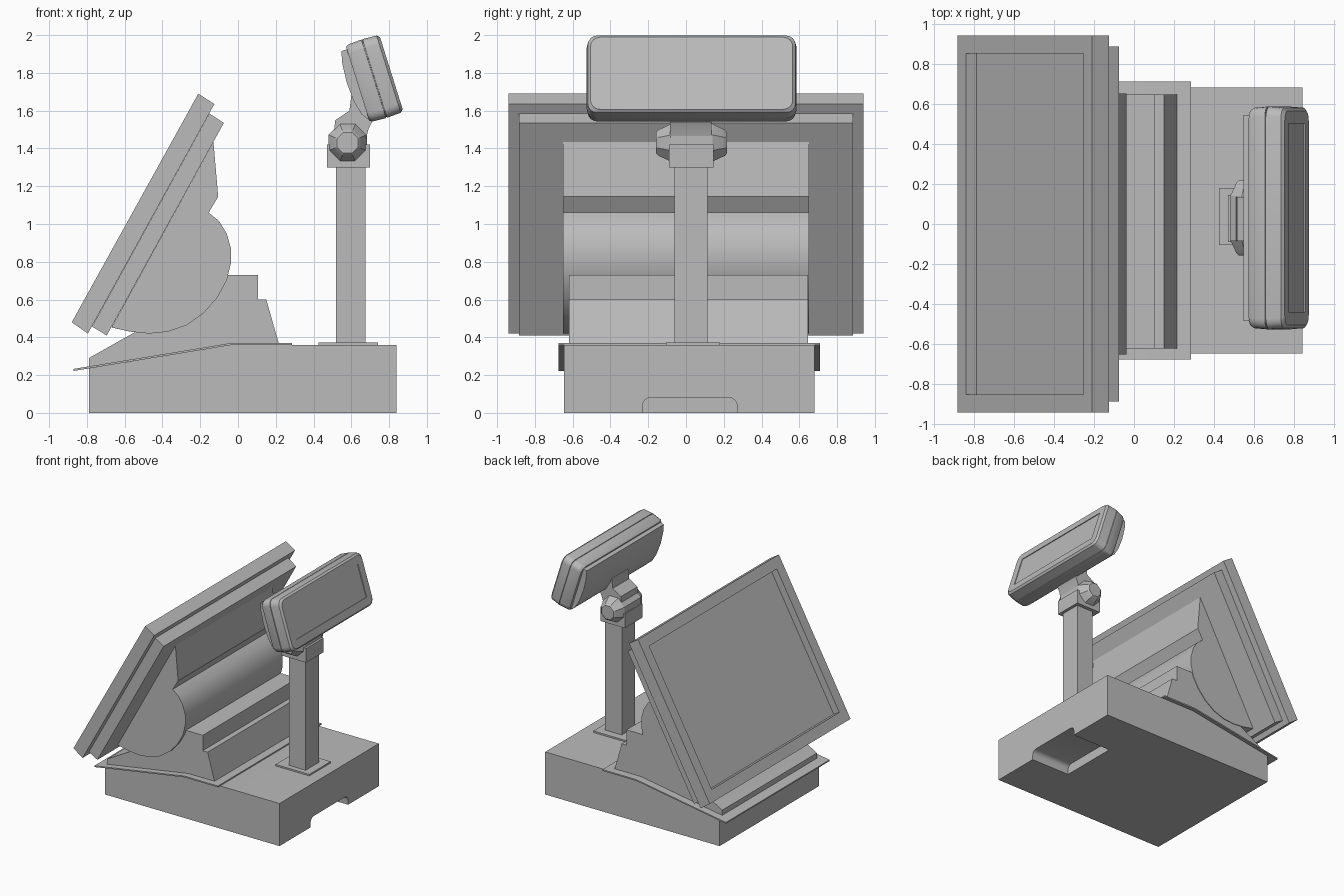
import bpy, bmesh
from math import radians, cos, sin, pi
from mathutils import Vector

cube = bpy.data.objects.get("Cube")
if cube:
    bpy.data.objects.remove(cube, do_unlink=True)

grey = bpy.data.materials.new("plain_grey")
grey.use_nodes = True
grey.diffuse_color = (0.5, 0.5, 0.5, 1)
grey.node_tree.nodes["Principled BSDF"].inputs["Base Color"].default_value = (0.5, 0.5, 0.5, 1)


def finish(name, bm):
    bmesh.ops.recalc_face_normals(bm, faces=bm.faces)
    mesh = bpy.data.meshes.new(name)
    bm.to_mesh(mesh)
    bm.free()
    mesh.materials.append(grey)
    obj = bpy.data.objects.new(name, mesh)
    bpy.context.collection.objects.link(obj)
    return obj


def loft(name, rings, recess=None):
    """Skin a list of equal rings; recess = (direction, inset, depth)."""
    bm = bmesh.new()
    rows = [[bm.verts.new(p) for p in ring] for ring in rings]
    for a, b in zip(rows, rows[1:]):
        for i in range(len(a)):
            j = (i + 1) % len(a)
            bm.faces.new((a[i], a[j], b[j], b[i]))
    bm.faces.new(rows[0])
    bm.faces.new(rows[-1])
    if recess:
        direction, inset, depth = recess
        bmesh.ops.recalc_face_normals(bm, faces=bm.faces)
        bm.normal_update()
        face = max(bm.faces, key=lambda f: f.normal.dot(direction) * f.calc_area())
        push = face.normal * -depth
        bmesh.ops.inset_region(bm, faces=[face], thickness=inset)
        inner = bmesh.ops.extrude_discrete_faces(bm, faces=[face])["faces"][0]
        bmesh.ops.translate(bm, verts=inner.verts, vec=push)
    return finish(name, bm)


def extrude(name, profile, y0, y1, recess=None):
    """Side profile in x and z, extruded along y."""
    return loft(name, [[Vector((x, y, z)) for x, z in profile] for y in (y0, y1)], recess)


def box(name, x0, x1, y0, y1, z0, z1):
    return extrude(name, [(x0, z0), (x1, z0), (x1, z1), (x0, z1)], y0, y1)


# Base with a sloped top and a cable notch under its right end
base = extrude("base", [(-0.79, 0), (0.84, 0), (0.84, 0.36), (-0.03, 0.36), (-0.79, 0.235)],
               -0.645, 0.68)
arch = [(-0.23, -0.05), (0.27, -0.05)]
for cy, start in ((0.23, 0), (-0.19, pi / 2)):
    arch += [(cy + 0.04 * cos(start + k * pi / 8), 0.04 + 0.04 * sin(start + k * pi / 8))
             for k in range(5)]
cutter = loft("notch_cutter", [[Vector((x, y, z)) for y, z in arch] for x in (0.48, 0.9)])
cutter.hide_render = True
mod = base.modifiers.new("notch", "BOOLEAN")
mod.operation = "DIFFERENCE"
mod.solver = "EXACT"
mod.object = cutter
bpy.context.view_layer.objects.active = base
bpy.ops.object.modifier_apply(modifier=mod.name)
bpy.data.objects.remove(cutter, do_unlink=True)

# Thin bent tray and the stepped stand on it
extrude("tray", [(-0.87, 0.222), (-0.03, 0.36), (0.285, 0.36), (0.285, 0.371),
                 (-0.03, 0.371), (-0.87, 0.233)], -0.675, 0.71)
extrude("stand", [(-0.79, 0.24), (-0.79, 0.29), (-0.55, 0.425), (-0.3, 0.73), (0.105, 0.73),
                  (0.105, 0.6), (0.15, 0.6), (0.215, 0.37), (-0.03, 0.365)], -0.62, 0.645)

# Main screen with recessed glass, its back panel and the curved housing
extrude("screen", [(-0.88, 0.48), (-0.795, 0.42), (-0.125, 1.635), (-0.21, 1.69)], -0.94, 0.94,
        recess=(Vector((-0.875, 0, 0.484)), 0.125, 0.06))
extrude("screen_back", [(-0.773, 0.457), (-0.695, 0.41), (-0.075, 1.535), (-0.152, 1.585)],
        -0.885, 0.885)
extrude("housing", [(-0.67, 0.452), (-0.57, 0.43), (-0.47, 0.42), (-0.37, 0.43), (-0.27, 0.465),
                    (-0.18, 0.53), (-0.11, 0.61), (-0.06, 0.7), (-0.038, 0.79), (-0.037, 0.87),
                    (-0.06, 0.95), (-0.1, 1.015), (-0.155, 1.06), (-0.105, 1.145),
                    (-0.13, 1.435)], -0.65, 0.65)

# Pole
box("pole_foot", 0.425, 0.74, -0.105, 0.18, 0.355, 0.373)
box("pole", 0.52, 0.675, -0.06, 0.115, 0.36, 1.31)
box("pole_collar", 0.47, 0.70, -0.09, 0.145, 1.3, 1.42)

# Tilting joint: faceted knob and arm
MID_Y = 0.03


def octagon(y, r):
    return [Vector((0.58 + r * cos((k + 0.5) * pi / 4), y, 1.43 + r * sin((k + 0.5) * pi / 4)))
            for k in range(8)]


loft("joint_knob", [octagon(MID_Y + s * d, r) for s, d, r in
                    [(-1, 0.188, 0.06), (-1, 0.175, 0.075), (-1, 0.125, 0.1), (-1, 0.11, 0.11),
                     (1, 0.11, 0.11), (1, 0.125, 0.1), (1, 0.175, 0.075), (1, 0.188, 0.06)]])
extrude("joint_arm", [(0.5, 1.42), (0.515, 1.55), (0.59, 1.6), (0.6, 1.68), (0.68, 1.68),
                      (0.71, 1.54), (0.69, 1.5), (0.67, 1.42)], -0.085, 0.135)

# Customer display: lofted rounded box leaning back
centre = Vector((0.812, MID_Y, 1.798))
out, up = Vector((0.954, 0, 0.3)), Vector((-0.3, 0, 0.954))


def rounded(t, half_w, half_h, r=0.05):
    ring = []
    for q, (sy, sz) in enumerate([(1, 1), (-1, 1), (-1, -1), (1, -1)]):
        for k in range(5):
            a = q * pi / 2 + k * pi / 8
            y = sy * (half_w - r) + r * cos(a)
            h = sz * (half_h - r) + r * sin(a)
            ring.append(centre + out * t + up * h + Vector((0, y, 0)))
    return ring


loft("customer_display",
     [rounded(*ring) for ring in [(0, 0.535, 0.2), (-0.015, 0.55, 0.214), (-0.092, 0.556, 0.218),
                                  (-0.093, 0.55, 0.212), (-0.097, 0.55, 0.212),
                                  (-0.098, 0.556, 0.218), (-0.17, 0.55, 0.214),
                                  (-0.187, 0.54, 0.205)]],
     recess=(out, 0.065, 0.006))
extrude("display_back", [(0.59, 1.93), (0.547, 1.915), (0.552, 1.85), (0.575, 1.75),
                         (0.615, 1.645), (0.655, 1.58), (0.69, 1.553), (0.72, 1.57)],
        -0.485, 0.545)

# Smooth the curves, keep the edges sharp
bpy.ops.object.select_all(action="DESELECT")
for obj in bpy.context.collection.objects:
    if obj.type == "MESH":
        obj.select_set(True)
bpy.context.view_layer.objects.active = base
bpy.ops.object.shade_smooth_by_angle(angle=radians(30))
